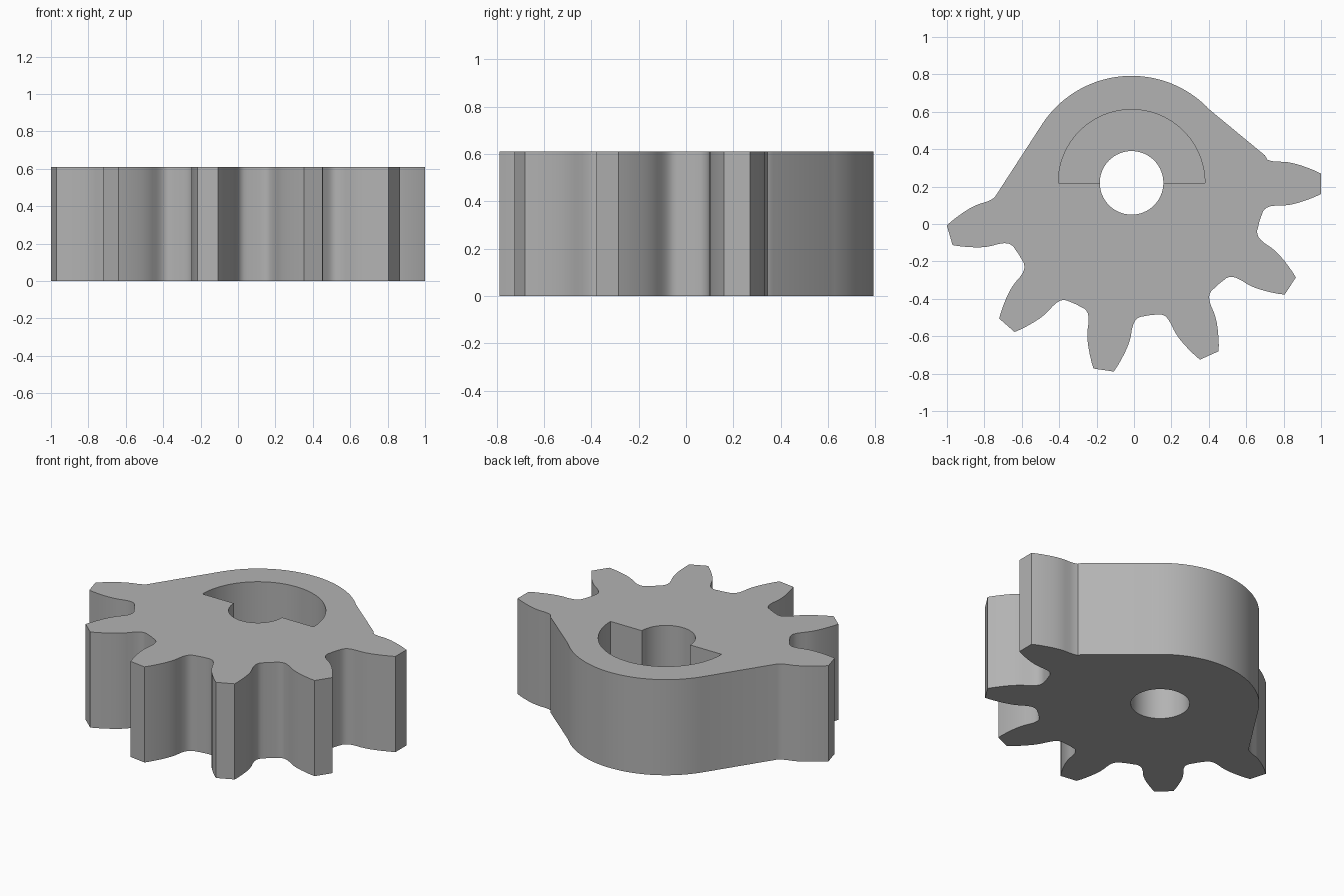
import bpy, bmesh
from math import cos, sin, radians, pi
from mathutils import Vector, Matrix

if "Cube" in bpy.data.objects:
    bpy.data.objects.remove(bpy.data.objects["Cube"])

CENTRE = Vector((-0.013, 0.22))
HEIGHT = 0.61
PITCH = 360 / 11
TEETH = 6

steel = bpy.data.materials.new("grey_metal")
steel.use_nodes = True
grey = (0.45, 0.45, 0.45, 1)
steel.diffuse_color = grey
steel.node_tree.nodes["Principled BSDF"].inputs["Base Color"].default_value = grey


def arc(radius, start, end, steps):
    """Points on a circle about the shaft centre, angles in degrees."""
    angles = [radians(start + (end - start) * i / steps) for i in range(steps + 1)]
    return [CENTRE + Vector((cos(a), sin(a))) * radius for a in angles]


def prism(name, points, bottom, top):
    """Extrude a flat outline between two heights."""
    bm = bmesh.new()
    face = bm.faces.new([bm.verts.new((p.x, p.y, bottom)) for p in points])
    new = bmesh.ops.extrude_face_region(bm, geom=[face])["geom"]
    verts = [v for v in new if isinstance(v, bmesh.types.BMVert)]
    bmesh.ops.translate(bm, verts=verts, vec=(0, 0, top - bottom))
    bmesh.ops.recalc_face_normals(bm, faces=bm.faces)
    mesh = bpy.data.meshes.new(name)
    bm.to_mesh(mesh)
    bm.free()
    mesh.materials.append(steel)
    obj = bpy.data.objects.new(name, mesh)
    bpy.context.collection.objects.link(obj)
    return obj


# Tooth flank from tip to root: distance along the tooth, half width
flank = [(1.012, .055), (.98, .07), (.945, .084), (.905, .098), (.87, .108),
         (.84, .114), (.81, .117), (.775, .117), (.745, .121), (.725, .128),
         (.712, .138), (.702, .152), (.696, .17)]
END = 10  # outer flanks stop here and run into the hub

# Toothed side of the outline, going clockwise
outline = []
for i in range(TEETH):
    turn = Matrix.Rotation(radians(-0.3 - i * PITCH), 2)
    rise = flank[:END] if i == 0 else flank
    fall = flank[:END] if i == TEETH - 1 else flank
    tooth = [(r, w) for r, w in reversed(rise)] + [(r, -w) for r, w in fall]
    outline += [CENTRE + turn @ Vector(p) for p in tooth]
    if i < TEETH - 1:
        outline += arc(0.714, -0.3 - (i + .5) * PITCH, -0.3 - (i + .5) * PITCH, 1)[:1]

# Rounded hub side, joined to the end teeth by straight flanks
outline += arc(0.572, 146, 43, 40)
outline.append(Vector((0.70, 0.367)))
gear = prism("gear_sector", outline, 0, HEIGHT)

# Shaft hole and half-round pocket
hole = prism("shaft_hole_cutter", arc(0.17, 0, 354.375, 63), -0.1, HEIGHT + 0.1)
pocket = prism("pocket_cutter", arc(0.392, 0, 180, 48), HEIGHT / 2, HEIGHT + 0.1)

bpy.context.view_layer.objects.active = gear
gear.select_set(True)
for cutter in (hole, pocket):
    cutter.hide_render = True
    mod = gear.modifiers.new("cut", "BOOLEAN")
    mod.operation = "DIFFERENCE"
    mod.solver = "EXACT"
    mod.object = cutter
    bpy.ops.object.modifier_apply(modifier=mod.name)
    bpy.data.objects.remove(cutter)

bpy.ops.object.shade_smooth_by_angle(angle=radians(32))
